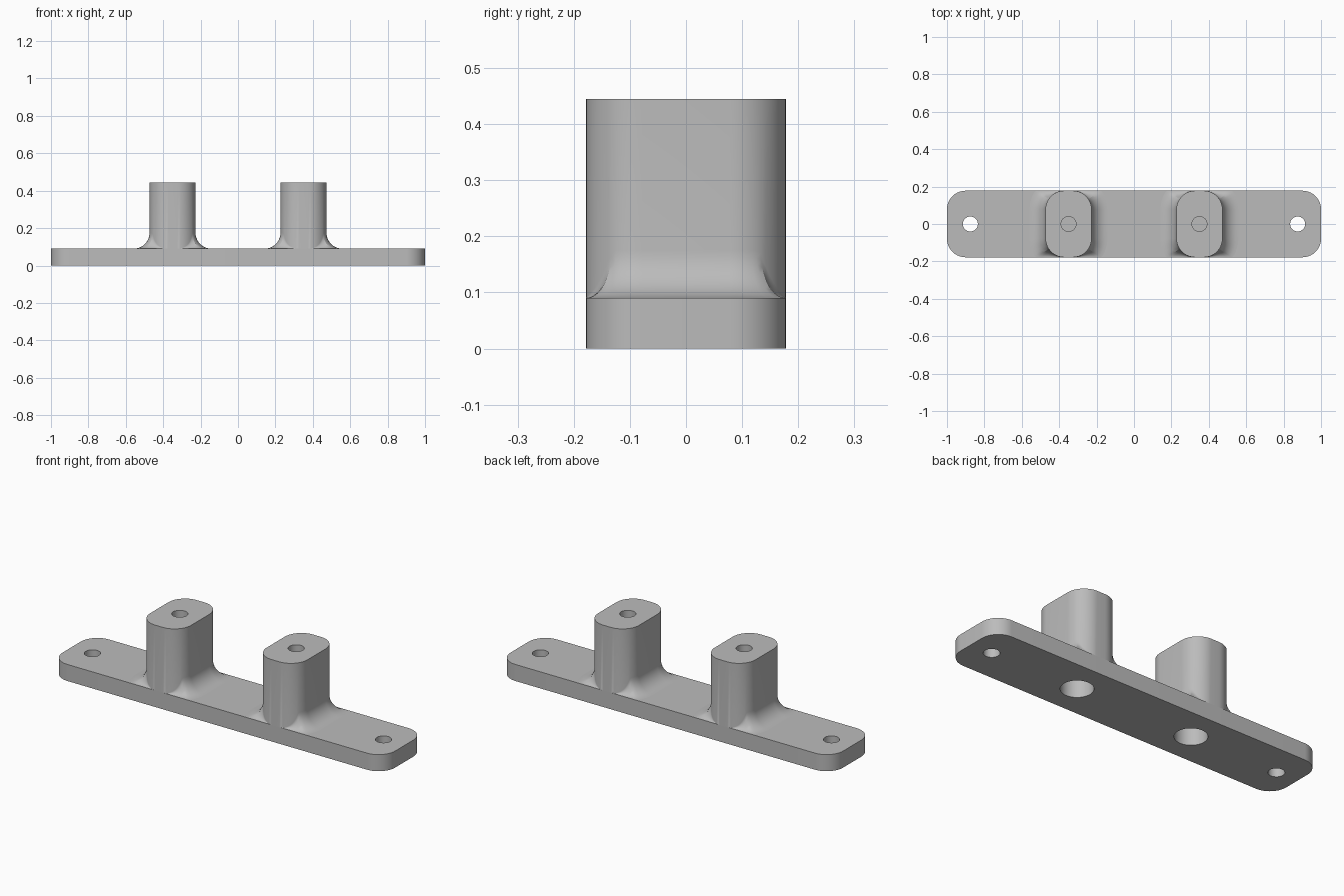
import bpy, bmesh
from math import sin, cos, pi, radians

cube = bpy.data.objects.get("Cube")
if cube:
    bpy.data.objects.remove(cube, do_unlink=True)

HALF_Y, PLATE_TOP, POST_TOP = 0.178, 0.09, 0.445
POST_X, POST_HALF_X, CORNER, FILLET = 0.35, 0.123, 0.1, 0.085
SCREW_X = 0.875

grey = bpy.data.materials.new("satin grey")
grey.use_nodes = True
grey.diffuse_color = (0.5, 0.5, 0.5, 1)
grey.node_tree.nodes["Principled BSDF"].inputs["Base Color"].default_value = (0.5, 0.5, 0.5, 1)


def rounded_outline(hx, hy, r, steps=16):
    """Points and outward normals around a rounded rectangle."""
    out = []
    for i, (sx, sy) in enumerate([(1, 1), (-1, 1), (-1, -1), (1, -1)]):
        for k in range(steps + 1):
            a = (i + k / steps) * pi / 2
            n = (cos(a), sin(a))
            out.append(((sx * (hx - r) + r * n[0], sy * (hy - r) + r * n[1]), n))
    return out


def loft(name, rings):
    """Solid through a stack of rings, capped at both ends."""
    bm = bmesh.new()
    loops = [[bm.verts.new(p) for p in ring] for ring in rings]
    count = len(loops[0])
    for low, high in zip(loops, loops[1:]):
        for i in range(count):
            j = (i + 1) % count
            bm.faces.new((low[i], low[j], high[j], high[i]))
    bm.faces.new(loops[0][::-1])
    bm.faces.new(loops[-1])
    bmesh.ops.remove_doubles(bm, verts=bm.verts, dist=0.0002)
    bmesh.ops.recalc_face_normals(bm, faces=bm.faces)
    mesh = bpy.data.meshes.new(name)
    bm.to_mesh(mesh)
    bm.free()
    mesh.materials.append(grey)
    obj = bpy.data.objects.new(name, mesh)
    bpy.context.collection.objects.link(obj)
    return obj


def drill(obj, x, radius, bottom, top):
    """Cut a round vertical hole."""
    bpy.ops.mesh.primitive_cylinder_add(vertices=48, radius=radius, depth=top - bottom,
                                        location=(x, 0, (top + bottom) / 2))
    cutter = bpy.context.object
    cutter.hide_render = True
    cutter.data.materials.append(grey)
    mod = obj.modifiers.new("hole", "BOOLEAN")
    mod.operation, mod.solver, mod.object = "DIFFERENCE", "EXACT", cutter
    select(obj)
    bpy.ops.object.modifier_apply(modifier=mod.name)
    bpy.data.objects.remove(cutter, do_unlink=True)


def select(obj):
    bpy.ops.object.select_all(action="DESELECT")
    obj.select_set(True)
    bpy.context.view_layer.objects.active = obj


def post_rings(cx):
    """Foot fillet shrinking to nothing at the plate edge, then a straight shaft."""
    outline = rounded_outline(POST_HALF_X, HALF_Y, CORNER)
    rings = []
    for k in range(11):
        a = k / 10 * pi / 2
        ring = []
        for (x, y), (nx, ny) in outline:
            r = min(FILLET, (HALF_Y - abs(y)) / max(abs(ny), 1e-6))
            off = r * (1 - sin(a))
            ring.append((cx + x + nx * off, y + ny * off, PLATE_TOP + r * (1 - cos(a))))
        rings.append(ring)
    rings.append([(cx + x, y, POST_TOP) for (x, y), n in outline])
    return rings


# Base plate with end screw holes
plate = loft("base_plate", [[(x, y, z) for (x, y), n in rounded_outline(1, HALF_Y, CORNER)]
                            for z in (0, PLATE_TOP)])
parts = [plate]

# Two posts, each with a wide bore below and a narrow hole above
for side, name in ((1, "left_post"), (-1, "right_post")):
    drill(plate, side * SCREW_X, 0.04, -0.1, 0.2)
    drill(plate, side * POST_X, 0.08, -0.1, 0.2)
    post = loft(name, post_rings(side * POST_X))
    drill(post, side * POST_X, 0.08, 0.0, 0.22)
    drill(post, side * POST_X, 0.04, 0.25, 0.55)
    parts.append(post)

for obj in parts:
    select(obj)
    bpy.ops.object.shade_smooth_by_angle(angle=radians(30))
